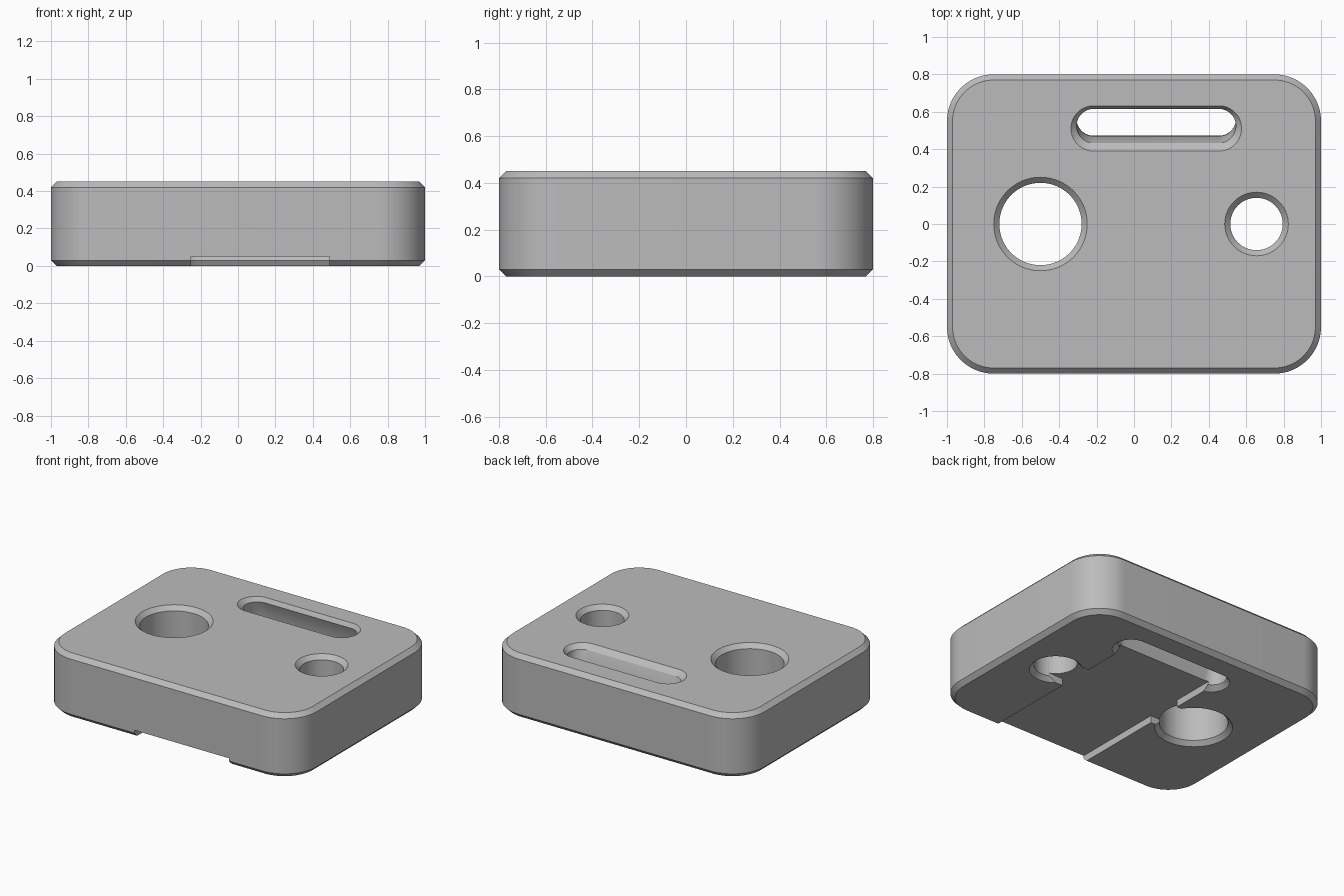
import bpy, bmesh, math

cube = bpy.data.objects.get("Cube")
if cube:
    bpy.data.objects.remove(cube, do_unlink=True)

HEIGHT, BEVEL = 0.45, 0.03

grey = bpy.data.materials.new("plain_grey")
grey.use_nodes = True
grey.diffuse_color = (0.5, 0.5, 0.5, 1)
grey.node_tree.nodes["Principled BSDF"].inputs["Base Color"].default_value = (0.5, 0.5, 0.5, 1)


def outline(cx, cy, hx, hy, r, steps=20):
    """Rounded rectangle; becomes a slot or a circle when r fills it."""
    points = []
    for i, (sx, sy) in enumerate([(1, 1), (-1, 1), (-1, -1), (1, -1)]):
        for k in range(steps + 1):
            a = math.pi / 2 * (i + k / steps)
            points.append((cx + sx * (hx - r) + r * math.cos(a),
                           cy + sy * (hy - r) + r * math.sin(a)))
    return points


def loft(name, rings):
    """Solid through a stack of (z, outline) rings."""
    bm = bmesh.new()
    layers = [[bm.verts.new((x, y, z)) for x, y in pts] for z, pts in rings]
    count = len(layers[0])
    for low, high in zip(layers, layers[1:]):
        for i in range(count):
            j = (i + 1) % count
            bm.faces.new((low[i], low[j], high[j], high[i]))
    bm.faces.new(layers[0][::-1])
    bm.faces.new(layers[-1])
    bmesh.ops.remove_doubles(bm, verts=bm.verts, dist=1e-5)
    bmesh.ops.recalc_face_normals(bm, faces=bm.faces)
    mesh = bpy.data.meshes.new(name)
    bm.to_mesh(mesh)
    bm.free()
    mesh.materials.append(grey)
    obj = bpy.data.objects.new(name, mesh)
    bpy.context.collection.objects.link(obj)
    return obj


def flare(z):
    """Extra radius of a cutter near the top and bottom faces."""
    return max(0, BEVEL - z, BEVEL - (HEIGHT - z))


def levels(inner):
    """Cutter heights, running slightly past both faces."""
    span = HEIGHT - 2 * BEVEL
    return ([-0.01, 0] + [BEVEL + span * i / inner for i in range(inner + 1)]
            + [HEIGHT, HEIGHT + 0.01])


def round_hole(name, x, r):
    rings = []
    for z in levels(1):
        R = r + flare(z)
        rings.append((z, outline(x, 0, R, R, R)))
    return loft(name, rings)


def curved_slot(name, x, y, half_length, r, bow):
    """Slot whose path bows toward the back at mid height."""
    rings = []
    for z in levels(14):
        t = 2 * z / HEIGHT - 1
        R = r + flare(z)
        rings.append((z, outline(x, y + bow * (1 - t * t), half_length + R, R, R)))
    return loft(name, rings)


def box(name, x0, x1, y0, y1, z0, z1):
    pts = [(x0, y0), (x1, y0), (x1, y1), (x0, y1)]
    return loft(name, [(z0, pts), (z1, pts)])


# Block with chamfered top and bottom rims
body = loft("block", [
    (z, outline(0, 0, 1 - c, 0.8 - c, 0.25 - c))
    for z, c in [(0, BEVEL), (BEVEL, 0), (HEIGHT - BEVEL, 0), (HEIGHT, BEVEL)]])

# Holes, bowed slot, underside recess and cross channel
cutters = [
    round_hole("large_hole_cutter", -0.5, 0.22),
    round_hole("small_hole_cutter", 0.655, 0.14),
    box("recess_cutter", -0.25, 0.49, -0.9, 0.51, -0.05, 0.05),
    box("channel_cutter", -0.5, 0.655, -0.13, 0.13, -0.06, 0.05),
    curved_slot("slot_cutter", 0.119, 0.511, 0.335, 0.091, 0.052),
]

bpy.ops.object.select_all(action='DESELECT')
body.select_set(True)
bpy.context.view_layer.objects.active = body
for cutter in cutters:
    mod = body.modifiers.new(cutter.name, 'BOOLEAN')
    mod.operation = 'DIFFERENCE'
    mod.solver = 'EXACT'
    mod.object = cutter
    bpy.ops.object.modifier_apply(modifier=mod.name)
    bpy.data.objects.remove(cutter, do_unlink=True)

bpy.ops.object.shade_smooth_by_angle(angle=math.radians(25))
